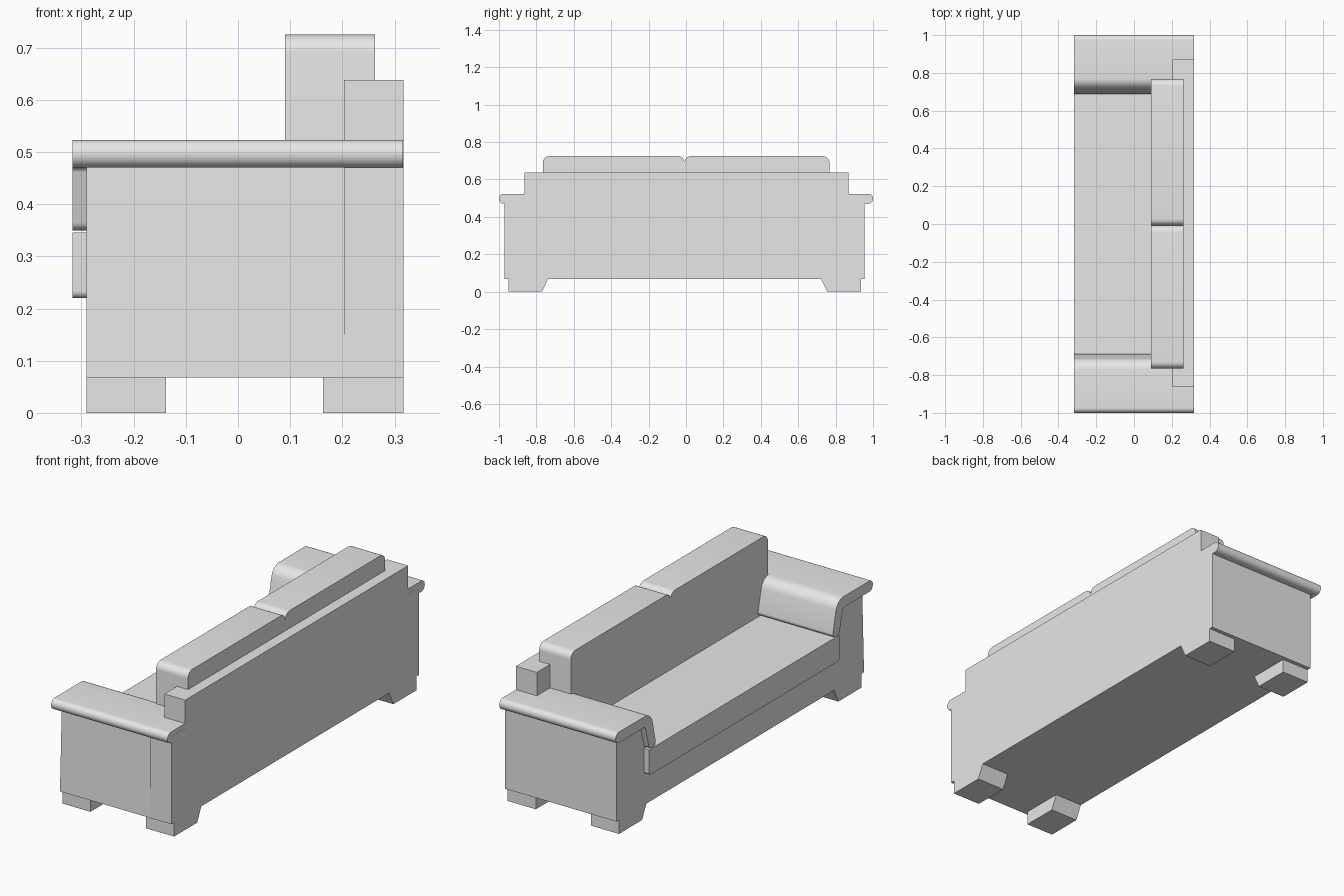
import bpy, bmesh, math
from mathutils import Vector

if "Cube" in bpy.data.objects:
    bpy.data.objects.remove(bpy.data.objects["Cube"])

grey = bpy.data.materials.new("plain grey")
grey.diffuse_color = (0.8, 0.8, 0.8, 1.0)
grey.use_nodes = True
grey.node_tree.nodes["Principled BSDF"].inputs["Base Color"].default_value = grey.diffuse_color


def rounded(points, steps=8):
    """Turn (y, z, radius) corners into an outline with tangent arcs."""
    out = []
    n = len(points)
    for i, (y, z, r) in enumerate(points):
        p = Vector((y, z))
        if r == 0:
            out.append(p)
            continue
        a = (Vector(points[i - 1][:2]) - p).normalized()
        b = (Vector(points[(i + 1) % n][:2]) - p).normalized()
        half = a.angle(b) / 2
        centre = p + (a + b).normalized() * (r / math.sin(half))
        start = p + a * (r / math.tan(half)) - centre
        end = p + b * (r / math.tan(half)) - centre
        sweep = math.pi - 2 * half
        for k in range(steps + 1):
            t = k / steps
            arc = (start * math.sin((1 - t) * sweep) + end * math.sin(t * sweep)) / math.sin(sweep)
            out.append(centre + arc)
    return out


def extrude(name, points, x0, x1, mirror=False, shift=0.0):
    """Extrude a y-z profile along x."""
    s = -1 if mirror else 1
    outline = rounded(points)
    bm = bmesh.new()
    face = bm.faces.new([bm.verts.new((x0, s * p.x + shift, p.y)) for p in outline])
    ext = bmesh.ops.extrude_face_region(bm, geom=[face])
    verts = [v for v in ext["geom"] if isinstance(v, bmesh.types.BMVert)]
    bmesh.ops.translate(bm, verts=verts, vec=(x1 - x0, 0, 0))
    bmesh.ops.recalc_face_normals(bm, faces=bm.faces[:])
    mesh = bpy.data.meshes.new(name)
    bm.to_mesh(mesh)
    bm.free()
    mesh.materials.append(grey)
    obj = bpy.data.objects.new(name, mesh)
    bpy.context.collection.objects.link(obj)
    bpy.ops.object.select_all(action="DESELECT")
    obj.select_set(True)
    bpy.context.view_layer.objects.active = obj
    bpy.ops.object.shade_smooth_by_angle(angle=math.radians(30))
    return obj


FRONT, BACK = -0.29, 0.317   # frame depth
PAD_FRONT = -0.317           # upholstery overhang

# Frame: seat base with both arms
arm = [(0.955, 0.068), (0.955, 0.495), (0.765, 0.495), (0.715, 0.345), (0.715, 0.26)]
arm_l = [(-0.97, 0.068)] + [(-y, z) for y, z in arm[1:]]
extrude("frame", [(y, z, 0) for y, z in arm + arm_l[::-1]], FRONT, 0.203)

# Stepped back panel
side = [(0.955, 0.068), (0.955, 0.5), (0.87, 0.5), (0.87, 0.638),
        (-0.863, 0.638), (-0.863, 0.5), (-0.97, 0.5), (-0.97, 0.068)]
extrude("back_panel", [(y, z, 0) for y, z in side], 0.203, BACK)

# Seat cushion
extrude("seat_cushion", [(-0.74, 0.22, 0.014), (0.74, 0.22, 0.014),
                         (0.74, 0.346, 0), (-0.74, 0.346, 0)], PAD_FRONT, 0.21)

# Two back cushions with rounded top corners
for name, y0, y1 in (("back_cushion_left", -0.765, -0.008), ("back_cushion_right", -0.008, 0.767)):
    extrude(name, [(y0, 0.34, 0), (y1, 0.34, 0), (y1, 0.725, 0.035), (y0, 0.725, 0.035)],
            0.09, 0.263)

# Arm pads: rolled outer lip, flat top, flap folded down the inner side
pad = [(1.0, 0.47, 0.0262), (1.0, 0.523, 0.0262), (0.724, 0.523, 0.06),
       (0.684, 0.35, 0.018), (0.738, 0.35, 0.02), (0.77, 0.47, 0.012)]
for side_name, mirrored in (("right", False), ("left", True)):
    extrude("arm_pad_" + side_name, pad, PAD_FRONT, BACK - 0.0005, mirrored)

# Feet with slanted inner sides
foot = [(0.9425, 0, 0), (0.9425, 0.068, 0), (0.73, 0.068, 0), (0.763, 0, 0)]
for depth, x0, x1 in (("front", FRONT, -0.138), ("back", 0.163, BACK)):
    for side_name, mirrored in (("right", False), ("left", True)):
        extrude(f"{depth}_foot_{side_name}", foot, x0, x1, mirrored, -0.0075)
